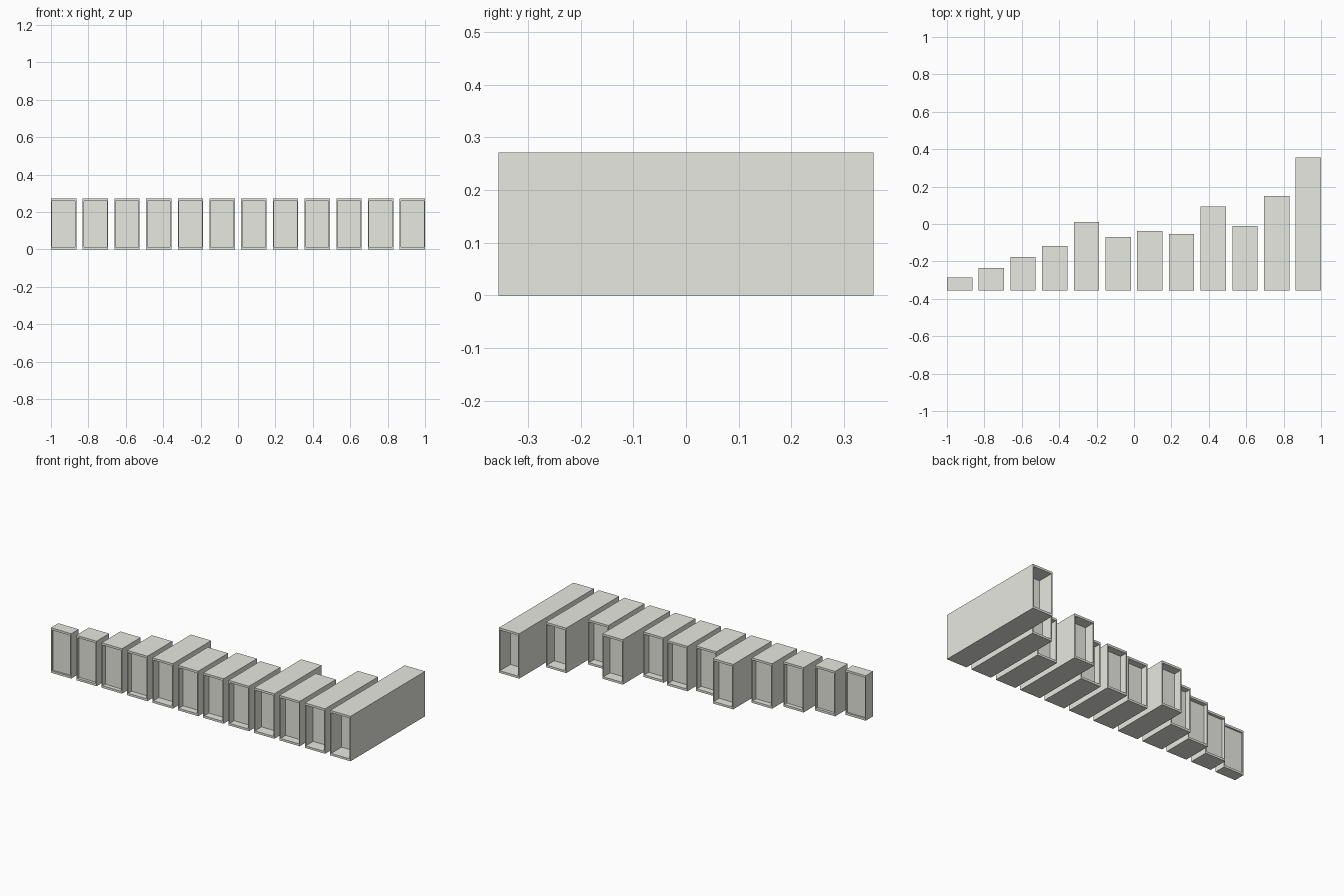
import bpy, bmesh
from mathutils import Matrix, Vector

if "Cube" in bpy.data.objects:
    bpy.data.objects.remove(bpy.data.objects["Cube"])

W, H = 0.1356, 0.2712          # width and height of every box
PITCH = (2 - W) / 11
FRONT = -0.3555
DEPTHS = [0.07, 0.12, 0.178, 0.237, 0.366, 0.285,
          0.318, 0.302, 0.45, 0.345, 0.505, 0.711]
BORDER, RECESS = 0.048, 0.14   # fractions of the box size

# warm off-white for all boxes
mat = bpy.data.materials.new("off_white")
mat.diffuse_color = (0.8, 0.81, 0.75, 1)
mat.use_nodes = True
mat.node_tree.nodes["Principled BSDF"].inputs["Base Color"].default_value = mat.diffuse_color


def recessed_box(name, x, depth):
    bm = bmesh.new()
    bmesh.ops.create_cube(bm, size=1)
    # sunken panels in the front and back faces
    bm.normal_update()
    ends = [f for f in bm.faces if abs(f.normal.y) > 0.9]
    bmesh.ops.inset_region(bm, faces=ends, thickness=BORDER, use_even_offset=True)
    for f in ends:
        s = 1 if f.calc_center_median().y > 0 else -1
        new = bmesh.ops.extrude_discrete_faces(bm, faces=[f])["faces"][0]
        bmesh.ops.translate(bm, verts=new.verts, vec=Vector((0, -s * RECESS, 0)))
    bmesh.ops.recalc_face_normals(bm, faces=bm.faces)
    bm.transform(Matrix.Translation((x, FRONT + depth / 2, H / 2))
                 @ Matrix.Diagonal((W, depth, H, 1)))
    me = bpy.data.meshes.new(name)
    bm.to_mesh(me)
    bm.free()
    me.materials.append(mat)
    ob = bpy.data.objects.new(name, me)
    bpy.context.collection.objects.link(ob)


# row of boxes with flush fronts and varied depths
for i, d in enumerate(DEPTHS):
    recessed_box(f"box_{i + 1:02d}", -1 + W / 2 + i * PITCH, d)
